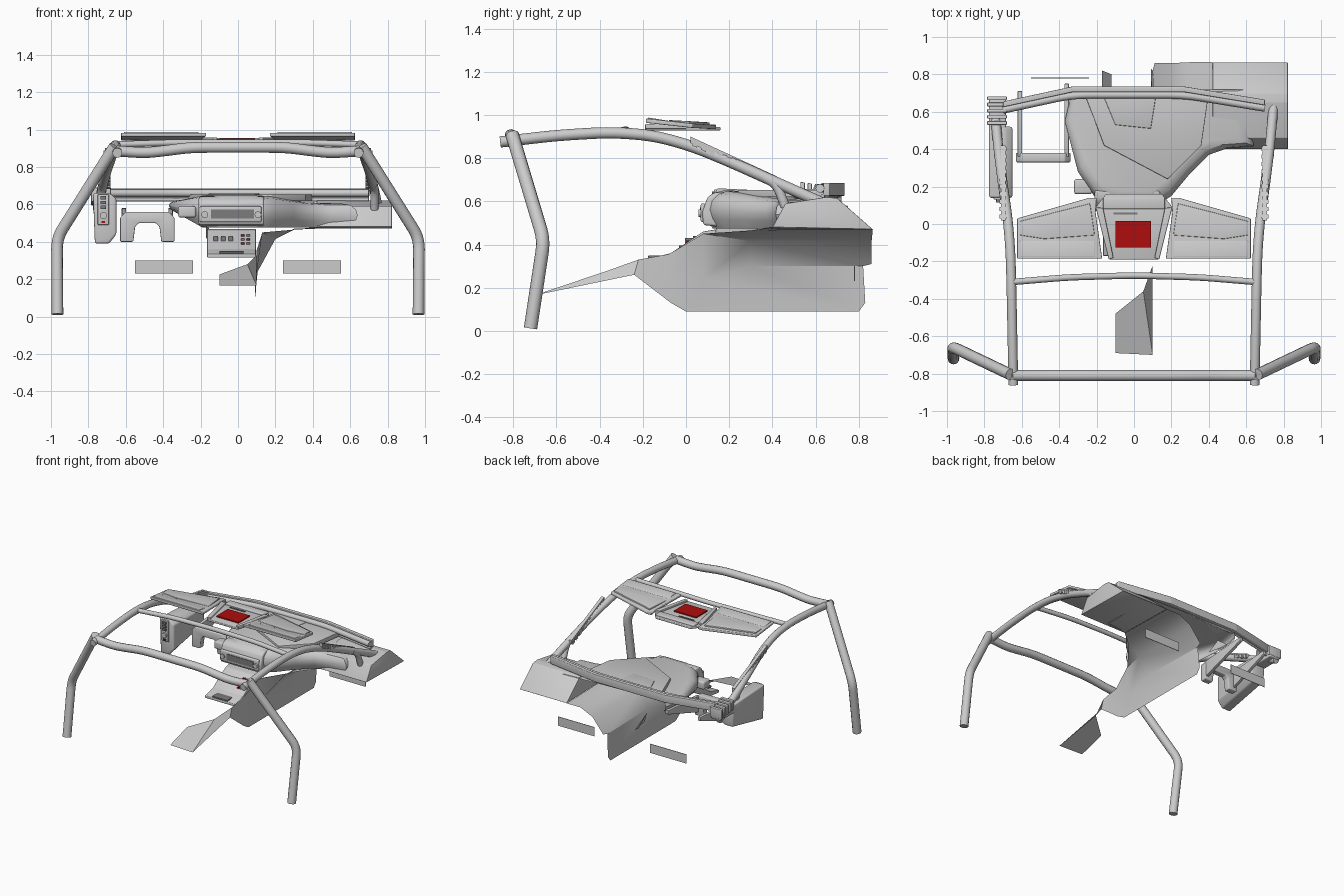
import bpy, bmesh, math
from mathutils import Vector

if "Cube" in bpy.data.objects:
    bpy.data.objects.remove(bpy.data.objects["Cube"])

red = bpy.data.materials.new("red")
red.diffuse_color = (0.42, 0.004, 0.004, 1)
red.use_nodes = True
red.node_tree.nodes["Principled BSDF"].inputs["Base Color"].default_value = red.diffuse_color
dark = bpy.data.materials.new("dark")
dark.diffuse_color = (0.2, 0.2, 0.2, 1)
dark.use_nodes = True
dark.node_tree.nodes["Principled BSDF"].inputs["Base Color"].default_value = dark.diffuse_color


def finish(name, bm, mat=None):
    bmesh.ops.recalc_face_normals(bm, faces=bm.faces)
    me = bpy.data.meshes.new(name)
    bm.to_mesh(me)
    bm.free()
    ob = bpy.data.objects.new(name, me)
    bpy.context.collection.objects.link(ob)
    if mat:
        me.materials.append(mat)
    return ob


def sheet(name, verts, faces):
    bm = bmesh.new()
    vs = [bm.verts.new(v) for v in verts]
    for f in faces:
        bm.faces.new([vs[i] for i in f])
    return finish(name, bm)


def prism(name, pts, axis, a, b, bevel=0, mat=None, lift=None):
    put = {'x': lambda u, v, c: (c, u, v), 'y': lambda u, v, c: (u, c, v), 'z': lambda u, v, c: (u, v, c)}[axis]
    bm = bmesh.new()
    lo = [bm.verts.new(put(u, v, a)) for u, v in pts]
    hi = [bm.verts.new(put(u, v, b)) for u, v in pts]
    bm.faces.new(lo)
    bm.faces.new(hi)
    n = len(pts)
    for i in range(n):
        bm.faces.new((lo[i], lo[(i + 1) % n], hi[(i + 1) % n], hi[i]))
    bmesh.ops.recalc_face_normals(bm, faces=bm.faces)
    if bevel:
        bmesh.ops.bevel(bm, geom=bm.edges[:], offset=bevel, segments=3, profile=0.5, affect='EDGES')
    if lift:
        for v in bm.verts:
            v.co.z += lift(v.co)
    return finish(name, bm, mat)


def box(name, x0, x1, y0, y1, z0, z1, bevel=0, mat=None, lift=None):
    return prism(name, [(x0, y0), (x1, y0), (x1, y1), (x0, y1)], 'z', z0, z1, bevel, mat, lift)


def tube(name, pts, r, round_off=0.09):
    P = [Vector(p) for p in pts]
    path = [P[0]]
    for a, b, c in zip(P, P[1:], P[2:]):
        s = b + (a - b).normalized() * min(round_off, (a - b).length * 0.45)
        e = b + (c - b).normalized() * min(round_off, (c - b).length * 0.45)
        for k in range(6):
            t = k / 5
            path.append(s * (1 - t) ** 2 + b * 2 * t * (1 - t) + e * t * t)
    path.append(P[-1])
    cu = bpy.data.curves.new(name, 'CURVE')
    cu.dimensions = '3D'
    cu.bevel_depth, cu.bevel_resolution, cu.use_fill_caps = r, 4, True
    sp = cu.splines.new('POLY')
    sp.points.add(len(path) - 1)
    for q, p in zip(sp.points, path):
        q.co = (*p, 1)
    ob = bpy.data.objects.new(name, cu)
    bpy.context.collection.objects.link(ob)
    return ob


def knob(name, x, y, z, r, d, mat=None):
    pts = [(x + r * math.cos(i * math.pi / 8), z + r * math.sin(i * math.pi / 8)) for i in range(16)]
    prism(name, pts, 'y', y - d, y, 0, mat)


# Roll cage: legs, side rails, pillar stubs and toothed pillar grips
rail = [(.645, -.86, .875), (.65, -.6, .905), (.655, -.35, .92), (.66, -.15, .905), (.675, .03, .855),
        (.70, .2, .785), (.725, .4, .695), (.75, .67, .575)]
for s, side in ((-1, "left"), (1, "right")):
    tube(side + "_leg", [(s * .965, -.72, .012), (s * .968, -.658, .42), (s * .66, -.805, .91)], .031, .06)
    tube(side + "_rail", [(s * x, y, z) for x, y, z in rail], .026)
    tube(side + "_pillar_stub", [(s * .725, .36, .71), (s * .73, .42, .68), (s * .73, .46, .575)], .022, .05)
    slope = lambda c: -.46 * (c.y - .02)
    box(side + "_grip", s * .70 - .012, s * .70 + .012, .02, .42, .87, .90, 0, None, slope)
    for i in range(10):
        y = .03 + i * .04
        box(side + "_grip_tooth", s * .70 - .018, s * .70 + .018, y, y + .022, .862, .892, 0, None, slope)
half = [(.65, -.81, .885), (.5, -.81, .875), (.4, -.81, .885), (.25, -.81, .905)]
tube("front_crossbar", [(-x, y, z) for x, y, z in half] + half[::-1], .029)
tube("roof_crossbar", [(-.65, -.31, .92), (-.35, -.285, .93), (0, -.275, .93), (.35, -.285, .93), (.65, -.31, .92)], .017)

# Windscreen base bar and cowl
low = [(-.70, .61), (-.33, .69), (.27, .69), (.70, .62)]
tube("windscreen_bar", [(x, y, .66) for x, y in low], .02)
prism("cowl", [(x, y + .015) for x, y in low] + [(x, y + .045) for x, y in low[::-1]], 'z', .625, .685, .005)
tube("cowl_rib", [(x, y + .012, .625) for x, y in low], .009)

# Overhead console with two visors and a red hatch
tilt = lambda c: max(0, -.05 - c.y) * .16 - max(0, c.y) * .06
for s, side in ((-1, "left"), (1, "right")):
    prism(side + "_visor", [(s * x, y) for x, y in [(.625, -.185), (.17, -.185), (.205, .06), (.2, .14), (.24, .14), (.625, .03)]],
          'z', .942, .962, .005, None, tilt)
    prism(side + "_visor_pad", [(s * x, y) for x, y in [(.61, -.06), (.48, -.08), (.21, -.06), (.235, .11), (.61, .015)]],
          'z', .955, .972, .004, None, tilt)
    box(side + "_visor_lip", s * .41 - .2, s * .41 + .2, -.175, -.09, .955, .968, .004, None, tilt)
prism("console_base", [(-.13, -.19), (.13, -.19), (.205, .09), (.15, .16), (-.15, .16), (-.205, .09)], 'z', .928, .944, .005)
for s, side in ((-1, "left"), (1, "right")):
    prism(side + "_console_rim", [(s * .11, -.18), (s * .135, -.19), (s * .205, .09), (s * .165, .085)], 'z', .935, .958, .004)
box("console_back_rim", -.165, .165, .08, .14, .935, .956, .006)
box("console_slot", -.11, .02, .052, .062, .94, .949, 0, dark)
box("red_hatch", -.098, .092, -.125, .015, .94, .953, 0, red)

# Dash cover: stacked rings of one outline, closed on top
line = [(-.33, .72), (-.37, .55), (-.30, .28), (-.2, .13), (-.1, .085), (.1, .085), (.2, .15), (.3, .27),
        (.4, .37), (.5, .405), (.64, .415), (.64, .72)]
clamp = lambda t: max(0, min(1, t))
bm = bmesh.new()
rings = []
for s, t in ((.94, 0), (.98, .25), (1, .5), (.985, .75), (.94, .93), (.86, 1)):
    ring = []
    for x, y in line:
        lo = .475 + .09 * clamp((-x - .2) / .17)
        hi = .65 - .045 * clamp((x - .15) / .3) - .03 * clamp((-x - .2) / .17)
        ring.append(bm.verts.new((x * s, .72 + (y - .72) * s, lo + t * (hi - lo))))
    rings.append(ring)
for a, b in zip(rings, rings[1:]):
    for i in range(len(line) - 1):
        bm.faces.new((a[i], a[i + 1], b[i + 1], b[i]))
bm.faces.new(rings[-1])
finish("dash_cover", bm)
prism("dash_top_pad", [(-.17, .70), (-.10, .53), (.09, .51), (.12, .70)], 'z', .63, .657, .004)
prism("dash_top_step", [(-.27, .71), (-.16, .42), (.18, .24), (.36, .42), (.4, .70)], 'z', .62, .653, .003)
prism("passenger_dash", [(.40, .48), (.46, .59), (.65, .62), (.70, .615), (.865, .47)], 'x', .42, .823, .003)

# Gauge hood with display and knobs
prism("gauge_hood", [(.08, .49), (.075, .55), (.10, .62), (.13, .64), (.18, .645), (.18, .48)], 'x', -.21, .14, .012)
box("display_frame", -.205, .125, .068, .09, .505, .59, .008)
box("display", -.145, .085, .064, .08, .525, .572, 0, dark)
for x in (-.178, .107):
    knob("dash_knob", x, .07, .545, .018, .012)
box("dash_vent", -.32, -.225, .16, .24, .53, .59, .012)

# Centre control panel on the tunnel
prism("control_panel", [(.14, .47), (.08, .46), (-.07, .36), (-.17, .335), (-.17, .315), (-.06, .325), (.14, .43)],
      'x', -.165, .095, .004)
box("gear_bar", -.10, .03, -.175, -.10, .338, .35, .003, dark)
for i in range(2):
    for j in range(3):
        z = .39 + j * .022
        y = -.07 + (z - .36) * 1.5
        box("panel_button", .015 + i * .03, .035 + i * .03, y - .008, y + .02, z - .006, z + .006, 0, red if i == j % 2 else dark)
for x in (-.13, -.09, -.05):
    box("panel_switch", x, x + .022, -.005, .04, .405, .43, 0, dark)

# Tunnel side, its flared upper skin and the forward arm plate
sheet("tunnel", [(.1, -.24, .26), (.095, -.07, .13), (.09, 0, .09), (.09, .8, .09), (.09, .83, .13), (.1, .82, .30),
                 (.11, .3, .30), (.105, .08, .24), (.1, -.08, .23),
                 (.1, -.22, .33), (.1, -.08, .355), (.13, .08, .45), (.3, .3, .465), (.3, .865, .47), (.11, .86, .31),
                 (.42, .40, .48), (.42, .865, .47), (.2, .3, .415), (.2, .86, .42)],
      [(0, 1, 2, 8), (8, 2, 7), (7, 2, 3, 6), (6, 3, 4, 5), (0, 8, 10, 9), (8, 7, 11, 10), (7, 6, 17, 11),
       (11, 17, 12), (6, 5, 14, 18, 17), (17, 18, 13, 12), (12, 13, 16, 15)])
sheet("arm_plate", [(-.1, -.69, .165), (.1, -.70, .165), (.1, -.24, .26), (.1, -.22, .33), (.05, -.36, .28), (-.1, -.48, .225)],
      [(0, 1, 4, 5), (1, 2, 3, 4)])
sheet("tunnel_left_blade", [(-.17, .72, .5), (-.17, .82, .42), (-.12, .80, .38), (-.12, .68, .40)], [(0, 1, 2, 3)])

# Steering surround: hoop with two swept side panels
prism("steering_hoop", [(-.63, .40), (-.63, .53), (-.60, .56), (-.37, .56), (-.34, .53), (-.34, .40), (-.41, .40),
                        (-.42, .48), (-.44, .50), (-.53, .50), (-.55, .48), (-.56, .40)], 'y', .33, .38, .006)
for x, yb in ((-.61, .71), (-.36, .75)):
    prism("steering_side_panel", [(.36, .42), (.36, .55), (yb, .58), (yb, .55)], 'x', x - .012, x + .012, .003)

# Door switch pod, tapering to the rear, with switches and the vent behind it
pod = prism("switch_pod", [(-.775, .66), (-.685, .66), (-.65, .63), (-.65, .44), (-.69, .39), (-.765, .39)], 'y', .14, .52, .012)
for v in pod.data.vertices:
    if v.co.y > .4:
        v.co.z = .61 + (v.co.z - .61) * .65
box("switch_plate", -.75, -.69, .13, .16, .49, .655, .005)
for i in range(3):
    box("pod_switch", -.735, -.705, .12, .135, .575 + i * .026, .593 + i * .026, 0, dark)
knob("pod_knob", -.72, .132, .54, .019, .016)
box("pod_marker", -.73, -.71, .122, .135, .50, .51, 0, red)
for i in range(5):
    box("pod_vent_louvre", -.785, -.68, .53 + i * .033, .55 + i * .033, .615, .69, .004, None, lambda c: -.15 * (c.y - .53))
box("pod_vent_core", -.775, -.685, .48, .68, .58, .64, .008)

# Lower mounting plates
for x in (-.395, .395):
    box("lower_plate", x - .155, x + .155, .778, .782, .23, .30)

# Bake tubes to mesh and smooth everything below the sharp angle
bpy.ops.object.select_all(action='SELECT')
bpy.context.view_layer.objects.active = bpy.data.objects["left_leg"]
bpy.ops.object.convert(target='MESH')
bpy.ops.object.shade_smooth_by_angle(angle=math.radians(35))
